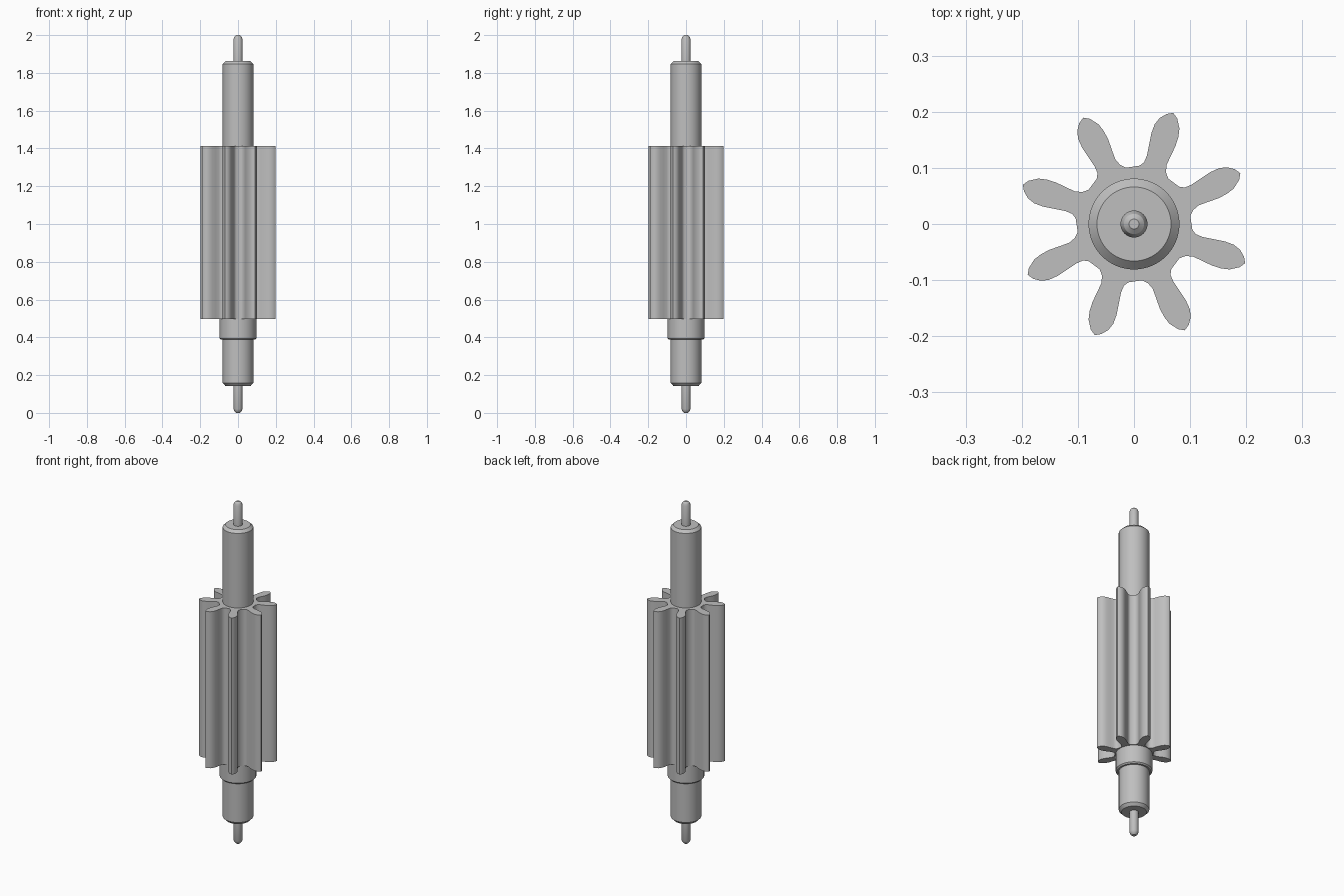
import bpy, bmesh, math
from mathutils import Matrix, Vector

cube = bpy.data.objects.get("Cube")
if cube:
    bpy.data.objects.remove(cube, do_unlink=True)

# Single plain steel colour
steel = bpy.data.materials.new("grey steel")
steel.use_nodes = True
colour = (0.52, 0.52, 0.52, 1)
steel.diffuse_color = colour
steel.node_tree.nodes["Principled BSDF"].inputs["Base Color"].default_value = colour


def finish(bm, name, angle=25):
    bmesh.ops.recalc_face_normals(bm, faces=bm.faces)
    mesh = bpy.data.meshes.new(name)
    bm.to_mesh(mesh)
    bm.free()
    obj = bpy.data.objects.new(name, mesh)
    bpy.context.collection.objects.link(obj)
    mesh.materials.append(steel)
    bpy.ops.object.select_all(action="DESELECT")
    obj.select_set(True)
    bpy.context.view_layer.objects.active = obj
    bpy.ops.object.shade_smooth_by_angle(angle=math.radians(angle))
    return obj


def lathe(name, profile, sides=64):
    """Stack rings of (radius, height) and cap both ends."""
    bm = bmesh.new()
    rings = []
    for r, z in profile:
        rings.append([bm.verts.new((r * math.cos(a), r * math.sin(a), z))
                      for a in (math.tau * i / sides for i in range(sides))])
    for low, high in zip(rings, rings[1:]):
        for i in range(sides):
            j = (i + 1) % sides
            bm.faces.new((low[i], low[j], high[j], high[i]))
    bm.faces.new(rings[0])
    bm.faces.new(rings[-1])
    return finish(bm, name)


# Turned shaft sections
PIN, SHAFT, COLLAR = 0.024, 0.081, 0.097
lathe("lower_pin", [(0.01, 0), (0.018, 0.007), (PIN, 0.02), (PIN, 0.15)])
lathe("lower_shaft", [(0.066, 0.142), (SHAFT, 0.158), (SHAFT, 0.41)])
lathe("collar", [(0.09, 0.388), (COLLAR, 0.395), (COLLAR, 0.51)])
lathe("upper_shaft", [(SHAFT, 1.40), (SHAFT, 1.848), (0.066, 1.863)])
lathe("upper_pin", [(PIN, 1.855), (PIN, 1.98), (0.018, 1.993), (0.009, 2.0)])

# Pinion: one leaning tooth outline repeated around the axis, then extruded
TEETH = 8
tooth = [(-0.003, 0.102), (0.010, 0.104), (0.018, 0.110), (0.023, 0.122),
         (0.027, 0.142), (0.031, 0.162), (0.037, 0.178), (0.046, 0.189),
         (0.058, 0.196), (0.070, 0.198), (0.077, 0.188), (0.081, 0.170),
         (0.079, 0.155), (0.074, 0.139), (0.064, 0.118), (0.058, 0.105),
         (0.057, 0.092), (0.061, 0.081)]
bm = bmesh.new()
outline = []
for k in range(TEETH):
    turn = Matrix.Rotation(-math.tau * k / TEETH, 3, "Z")
    outline += [bm.verts.new(turn @ Vector((x, y, 0.497))) for x, y in tooth]
base = bm.faces.new(outline)
top = bmesh.ops.extrude_face_region(bm, geom=[base], use_keep_orig=True)
bmesh.ops.translate(bm, vec=(0, 0, 0.915),
                    verts=[v for v in top["geom"] if isinstance(v, bmesh.types.BMVert)])
finish(bm, "pinion_gear", 40)
